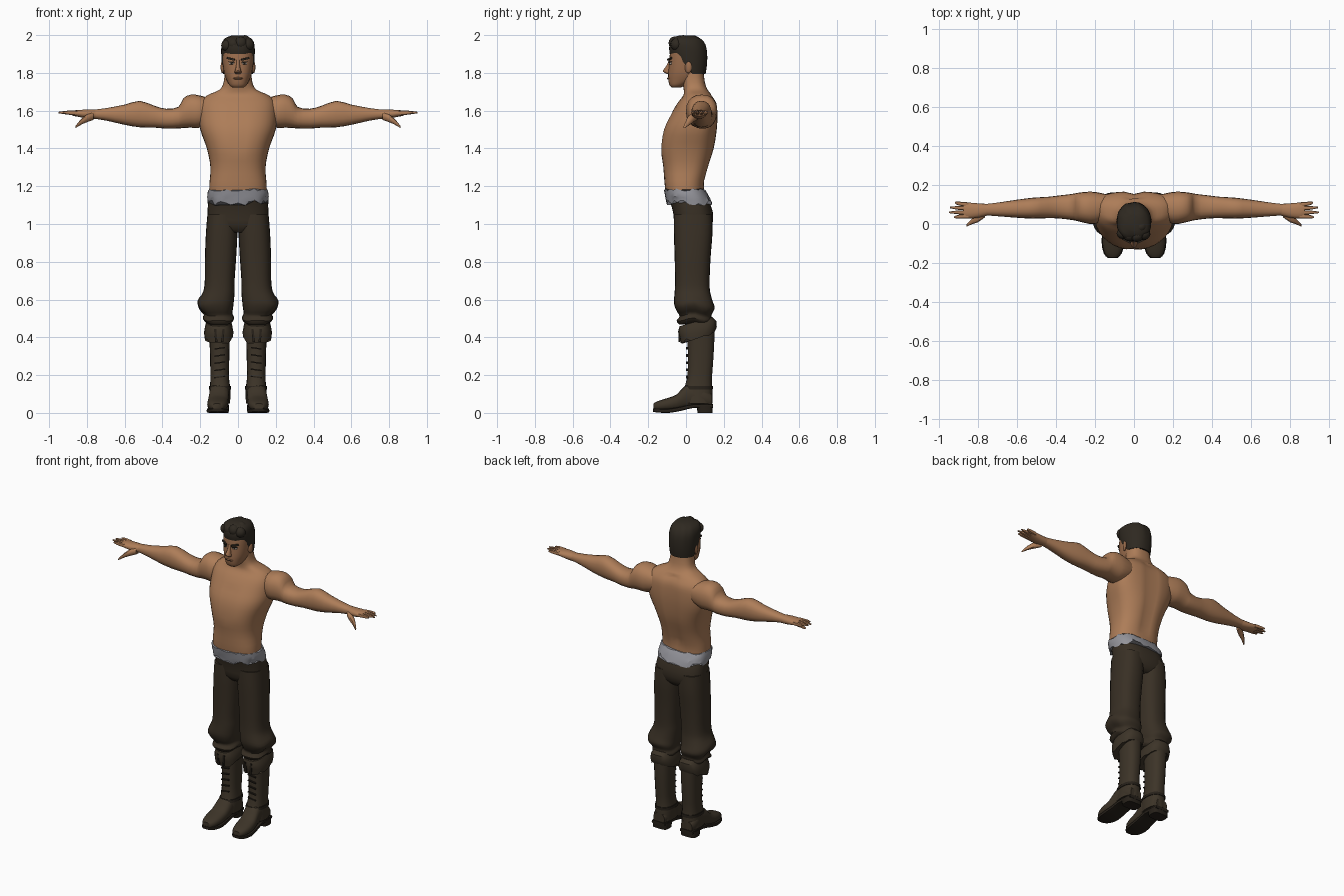
import bpy, bmesh, math, random
from mathutils import Matrix, Vector

random.seed(4)


def material(name, rgb):
    m = bpy.data.materials.new(name)
    m.diffuse_color = (*rgb, 1)
    return m


SKIN = material("skin", (0.42, 0.205, 0.098))
FACE = material("face_skin", (0.33, 0.155, 0.075))
HAIR = material("dark_hair", (0.028, 0.022, 0.015))
CLOTH = material("grey_cloth", (0.30, 0.30, 0.33))
TROUSER = material("brown_trousers", (0.040, 0.029, 0.018))
LEATHER = material("boot_leather", (0.046, 0.034, 0.021))
DARK = material("dark_leather", (0.020, 0.015, 0.010))
WHITE = material("eye_white", (0.45, 0.40, 0.35))


def finish(name, bm, mat, mirror=False, angle=45):
    bmesh.ops.recalc_face_normals(bm, faces=bm.faces)
    me = bpy.data.meshes.new(name)
    bm.to_mesh(me)
    bm.free()
    me.materials.append(mat)
    ob = bpy.data.objects.new(name, me)
    bpy.context.collection.objects.link(ob)
    if mirror:
        mod = ob.modifiers.new("mirror", 'MIRROR')
        mod.use_mirror_merge = False
    bpy.context.view_layer.objects.active = ob
    ob.select_set(True)
    bpy.ops.object.shade_smooth_by_angle(angle=math.radians(angle))
    ob.select_set(False)
    return ob


def refine(rings, sub):
    """Smooth in-between rings (Catmull-Rom)."""
    rings = [tuple(r) if len(r) == 6 else (*r, (r[3] + r[4]) / 2) for r in rings]
    out = []
    for i in range(len(rings) - 1):
        a, b, c, d = (rings[max(i - 1, 0)], rings[i], rings[i + 1],
                      rings[min(i + 2, len(rings) - 1)])
        for s in range(sub):
            t = s / sub
            out.append([0.5 * (2 * q + (r - p) * t + (2 * p - 5 * q + 4 * r - w) * t * t
                               + (3 * q - p - 3 * r + w) * t ** 3)
                        for p, q, r, w in zip(a, b, c, d)])
    return out + [rings[-1]]


def loft(name, mat, rings, n=20, axis='Z', p=2.3, sub=2, mirror=False, warp=None, angle=45):
    """Rings are (position, u min, u max, v min, v max, optional v of widest line)."""
    bm = bmesh.new()
    loops = []
    for t, u0, u1, v0, v1, vc in refine(rings, sub):
        loop = []
        for k in range(n):
            a = 2 * math.pi * k / n
            c, s = math.cos(a), math.sin(a)
            cu = math.copysign(abs(c) ** (2 / p), c)
            sv = math.copysign(abs(s) ** (2 / p), s)
            u = (u0 + u1) / 2 + cu * (u1 - u0) / 2
            v = vc + sv * ((v1 - vc) if s > 0 else (vc - v0))
            co = Vector({'Z': (u, v, t), 'X': (t, u, v), 'Y': (u, t, v)}[axis])
            loop.append(bm.verts.new(warp(co) if warp else co))
        loops.append(loop)
    for a, b in zip(loops, loops[1:]):
        for k in range(n):
            bm.faces.new((a[k], a[(k + 1) % n], b[(k + 1) % n], b[k]))
    bm.faces.new(loops[0])
    bm.faces.new(loops[-1])
    return finish(name, bm, mat, mirror, angle)


def sphere(name, mat, loc, size, mirror=False, rot=0):
    bm = bmesh.new()
    m = Matrix.Translation(loc) @ Matrix.Rotation(rot, 4, 'Z') @ Matrix.Diagonal((*size, 1))
    bmesh.ops.create_uvsphere(bm, u_segments=12, v_segments=8, radius=1, matrix=m)
    return finish(name, bm, mat, mirror)


def box(name, mat, loc, size, rz=0, ry=0, mirror=False):
    bm = bmesh.new()
    m = (Matrix.Translation(loc) @ Matrix.Rotation(math.radians(rz), 4, 'Z')
         @ Matrix.Rotation(math.radians(ry), 4, 'Y') @ Matrix.Diagonal((*size, 1)))
    bmesh.ops.create_cube(bm, size=1, matrix=m)
    return finish(name, bm, mat, mirror)


# Torso and neck, with a spine groove in the back and a slight chest crease
def torso_warp(co):
    if co.y > 0.05 and 1.22 < co.z < 1.68:
        co.y -= 0.014 * math.exp(-(co.x / 0.03) ** 2)
    if co.y < 0 and 1.38 < co.z < 1.6:
        co.y += 0.006 * math.exp(-(co.x / 0.02) ** 2)
    return co


loft("torso", SKIN, [
    (1.12, -.15, .15, -.10, .10), (1.2, -.152, .152, -.112, .095),
    (1.3, -.146, .146, -.12, .12, .01), (1.4, -.165, .165, -.132, .15, .03),
    (1.5, -.2, .2, -.118, .165, .06), (1.58, -.208, .208, -.08, .168, .08),
    (1.64, -.2, .2, -.045, .162, .08), (1.68, -.165, .165, -.015, .138, .07),
    (1.71, -.10, .10, -.012, .115, .05), (1.75, -.076, .076, -.02, .1),
    (1.83, -.07, .07, -.03, .09)], n=36, p=2.5, sub=3, warp=torso_warp)

# Arms: shoulder cap, upper arm, forearm, wrist
loft("arm", SKIN, [
    (.13, .03, .15, 1.54, 1.66), (.2, .0, .165, 1.51, 1.68), (.25, .005, .165, 1.51, 1.685),
    (.29, .015, .16, 1.508, 1.665), (.315, .02, .155, 1.506, 1.62),
    (.38, .028, .147, 1.505, 1.61), (.44, .03, .14, 1.51, 1.625),
    (.52, .028, .135, 1.512, 1.652), (.6, .032, .125, 1.525, 1.632),
    (.7, .04, .11, 1.548, 1.613), (.77, .045, .102, 1.558, 1.605)],
    axis='X', mirror=True)
# Hands
loft("palm", SKIN, [
    (.75, .045, .103, 1.556, 1.606), (.8, .032, .106, 1.558, 1.606),
    (.85, .028, .11, 1.568, 1.604), (.875, .032, .108, 1.572, 1.6)], n=14, axis='X', mirror=True)
for i, tip in enumerate((.925, .95, .945, .92)):
    y, end = .04 + .02 * i, .035 + .025 * i
    mid = (y + end) / 2
    z = 1.588
    loft("finger", SKIN, [
        (.85, y - .011, y + .011, z - .014, z + .012),
        (.9, mid - .010, mid + .010, z - .009, z + .012),
        (tip, end - .004, end + .004, z - .002, z + .006)], n=8, axis='X', mirror=True)
loft("thumb", SKIN, [
    (.765, .035, .07, 1.55, 1.59), (.8, .01, .05, 1.538, 1.58),
    (.83, .0, .03, 1.525, 1.557), (.86, -.014, -.002, 1.508, 1.52)], n=10, axis='X', mirror=True)

# Head and facial features
loft("head", FACE, [
    (1.722, -.028, .028, -.075, -.03), (1.735, -.045, .045, -.087, 0),
    (1.765, -.062, .062, -.094, .04, -.01), (1.80, -.074, .074, -.094, .075, .0),
    (1.85, -.08, .08, -.09, .09, .0), (1.91, -.082, .082, -.084, .095, .0),
    (1.95, -.075, .075, -.07, .09, .0), (1.98, -.045, .045, -.04, .06, .0)], n=28, sub=3)
loft("nose", FACE, [
    (1.868, -.009, .009, -.092, -.07), (1.84, -.010, .010, -.103, -.07),
    (1.812, -.016, .016, -.123, -.07), (1.802, -.019, .019, -.116, -.07),
    (1.794, -.012, .012, -.10, -.07)], n=10)
sphere("mouth", FACE, (0, -.09, 1.771), (.026, .010, .007))
box("mouth_line", DARK, (0, -.0985, 1.771), (.036, .005, .003))
sphere("ear", FACE, (.082, .012, 1.83), (.009, .019, .032), True, -.3)
sphere("eye", WHITE, (.034, -.079, 1.850), (.016, .010, .007), True, .4)
sphere("pupil", DARK, (.033, -.086, 1.851), (.0065, .005, .0065), True)
box("eyelid", DARK, (.035, -.085, 1.858), (.034, .008, .004), 25, -4, True)
box("brow", HAIR, (.038, -.087, 1.874), (.046, .008, .010), 25, -12, True)


# Hair: cap whose lower edge climbs from nape to forehead
def hairline(co):
    f = max(0.0, min(1.0, (co.z - 1.80) / 0.20))
    low = 1.795
    if co.y < .03:
        low = 1.795 + min(1, (.03 - co.y) / .075) * .105
    co.z = low + (2.0 - low) * f
    wave = .005 * math.sin(co.x * 95 + co.y * 60)
    co.y += wave * f
    return co


loft("hair_cap", HAIR, [
    (1.80, -.082, .082, -.086, .104, .01), (1.85, -.087, .087, -.09, .111, .01),
    (1.91, -.089, .089, -.086, .111, .01), (1.95, -.085, .085, -.076, .102, .01),
    (1.98, -.068, .068, -.058, .08, .01), (1.997, -.035, .035, -.03, .045, .01)],
    n=28, warp=hairline)
for x, y, z, s in ((-.06, -.05, 1.945, .030), (-.025, -.06, 1.952, .032),
                   (.015, -.062, 1.958, .034), (.052, -.052, 1.95, .033),
                   (-.045, -.01, 1.962, .030), (.035, -.015, 1.966, .034)):
    sphere("hair_tuft", HAIR, (x, y, z), (s, s * .9, s), rot=x * 8)


# Torn cloth at the waist, with a ragged lower hem
def ragged(co):
    if co.z < 1.13:
        co.z += random.uniform(-.012, .02)
    elif co.z > 1.175:
        co.z += random.uniform(-.008, .006)
    return co


loft("waist_cloth", CLOTH, [
    (1.108, -.16, .16, -.102, .138), (1.145, -.163, .163, -.11, .122),
    (1.182, -.158, .158, -.116, .102)], n=40, p=2.6, warp=ragged, angle=30)

# Trousers: seat plus two gathered legs
loft("trouser_seat", TROUSER, [
    (.955, -.10, .10, -.035, .11), (.99, -.155, .155, -.06, .138),
    (1.06, -.162, .162, -.068, .143), (1.14, -.155, .155, -.09, .115)], n=28, p=2.6)
loft("trouser_leg", TROUSER, [
    (1.05, .004, .162, -.064, .138), (.95, .003, .170, -.064, .14), (.82, .01, .175, -.06, .13),
    (.70, .018, .176, -.058, .125), (.64, .018, .185, -.06, .128),
    (.585, .022, .214, -.064, .143), (.55, .026, .205, -.052, .152), (.52, .03, .18, -.034, .135),
    (.495, .02, .186, -.05, .135), (.475, .035, .165, -.035, .12)],
    n=24, p=2.5, sub=3, mirror=True,
    warp=lambda co: co + Vector((0, 0, .008 * math.sin(co.y * 45))) if co.z < .62 else co)


# Boots: sloped fold-over cuff, shaft, foot, sole and heel
def cuff_slope(co):
    co.z += (co.y - .06) * .28
    if co.z < .42:
        co.z += random.uniform(-.012, .012)
    return co


loft("boot_cuff", LEATHER, [
    (.40, .027, .176, -.028, .150), (.425, .024, .18, -.035, .163),
    (.46, .03, .174, -.042, .160), (.485, .04, .165, -.034, .14)],
    n=20, p=2.6, sub=1, mirror=True, warp=cuff_slope, angle=30)
loft("boot_shaft", LEATHER, [
    (.45, .042, .155, .0, .152), (.36, .044, .15, .008, .15), (.25, .047, .147, .01, .143),
    (.18, .047, .146, .004, .138), (.12, .04, .15, -.012, .14), (.05, .042, .155, -.01, .14)],
    n=18, p=2.5, mirror=True)
loft("boot_foot", LEATHER, [
    (-.172, .085, .135, .015, .05), (-.15, .066, .152, .012, .062),
    (-.10, .053, .163, .012, .078), (-.05, .05, .16, .014, .097), (-.01, .047, .154, .02, .14),
    (.03, .047, .15, .025, .16), (.10, .047, .152, .03, .13), (.138, .06, .14, .03, .10)],
    n=16, axis='Y', p=2.6, mirror=True)
loft("boot_sole", DARK, [
    (-.175, .085, .135, .006, .024), (-.15, .062, .156, .002, .022),
    (-.09, .048, .167, .0, .022), (-.02, .048, .16, .012, .034), (.04, .047, .156, .026, .046),
    (.142, .054, .15, .026, .046)], n=12, axis='Y', p=5, mirror=True)
loft("boot_heel", DARK, [
    (0, .05, .155, .062, .14), (.04, .048, .155, .055, .142)], n=16, p=4, sub=1, mirror=True)
loft("ankle_strap", DARK, [
    (.125, .036, .154, -.015, .143), (.143, .038, .153, -.009, .143)],
    n=18, p=2.5, sub=1, mirror=True)
for i in range(5):
    box("boot_lace", DARK, (.097, .006, .19 + .038 * i), (.055, .010, .007), 0, 8, True)
for x in (.08, .118):
    box("lace_end", DARK, (x, -.036, .41), (.012, .009, .07), 0, (x - .1) * 300, True)
